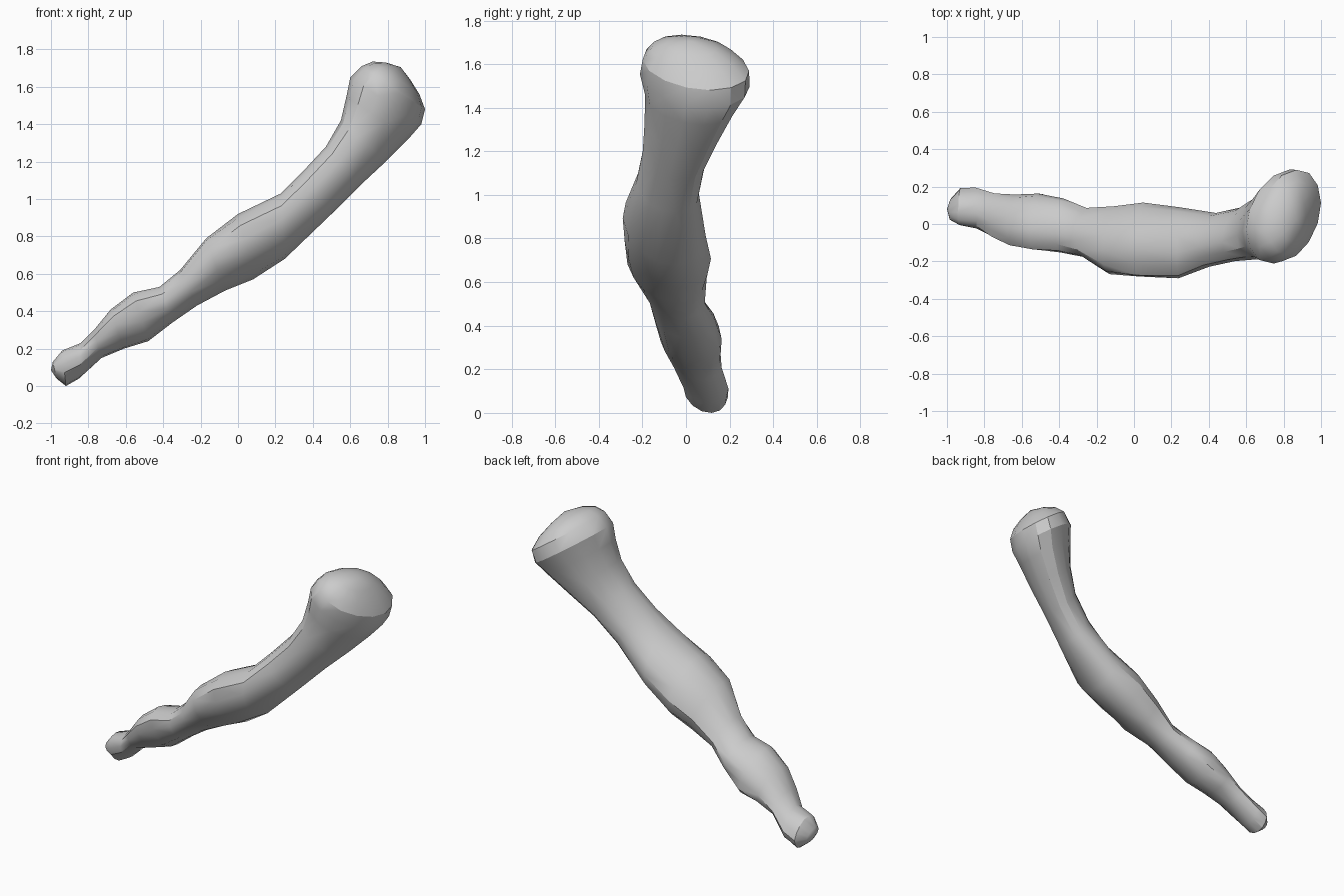
import bpy
import bmesh
import math
import random
from mathutils import Vector

default_cube = bpy.data.objects.get("Cube")
if default_cube:
    bpy.data.objects.remove(default_cube, do_unlink=True)

random.seed(4)
SIDES = 14
LEAN = 0.28  # how far each oval leans, top to the front

# Club outline, tip to head: top edge x, z, bottom edge x, z, front y, back y
SECTIONS = [
    (-.99, .13, -.97, .04, .02, .14),
    (-.94, .19, -.92, 0, -.01, .19),
    (-.84, .23, -.85, .04, -.02, .19),
    (-.77, .30, -.73, .15, -.07, .16),
    (-.68, .41, -.61, .2, -.12, .16),
    (-.56, .5, -.48, .24, -.14, .17),
    (-.42, .53, -.35, .34, -.16, .14),
    (-.31, .62, -.22, .43, -.18, .08),
    (-.17, .79, -.07, .51, -.27, .09),
    (0, .92, .08, .57, -.28, .12),
    (.23, 1.03, .25, .68, -.29, .09),
    (.34, 1.14, .5, .92, -.23, .06),
    (.47, 1.28, .65, 1.07, -.2, .09),
    (.55, 1.42, .79, 1.2, -.19, .16),
    (.58, 1.55, .91, 1.32, -.19, .23),
    (.6, 1.65, .98, 1.4, -.21, .29),
    (.66, 1.71, 1, 1.48, -.2, .29),
    (.72, 1.735, .97, 1.56, -.16, .23),
    (.79, 1.73, .92, 1.64, -.09, .14),
]


def make_material(name, colour):
    material = bpy.data.materials.new(name)
    material.use_nodes = True
    material.diffuse_color = colour
    material.node_tree.nodes["Principled BSDF"].inputs["Base Color"].default_value = colour
    return material


def add_ring(bm, section):
    """Make one leaning oval ring between the top and bottom edges."""
    top_x, top_z, low_x, low_z, front, back = section
    top, low = Vector((top_x, 0, top_z)), Vector((low_x, 0, low_z))
    centre = (top + low) / 2 + Vector((0, (front + back) / 2, 0))
    up = (top - low) / 2
    side = Vector((0, (back - front) / 2, 0))
    # The thin gnarled end is lumpier than the smooth head
    lump = 0.05 if top_x < 0.2 else 0.01
    ring = []
    for i in range(SIDES):
        angle = math.tau * i / SIDES
        scale = 1 + random.uniform(-lump, lump)
        if i in (0, SIDES // 2):
            scale = 1
        offset = up * math.cos(angle) + side * math.sin(angle - LEAN)
        ring.append(bm.verts.new(centre + offset * scale))
    return ring


def cap(bm, ring, bulge):
    """Close an end with a fan around a slightly raised point."""
    middle = sum((v.co for v in ring), Vector()) / len(ring)
    point = bm.verts.new(middle + Vector(bulge))
    for a, b in zip(ring, ring[1:] + ring[:1]):
        bm.faces.new((a, b, point))


# Club body: a loft through all rings with both ends closed
bm = bmesh.new()
rings = [add_ring(bm, section) for section in SECTIONS]
for first, second in zip(rings, rings[1:]):
    for i in range(SIDES):
        j = (i + 1) % SIDES
        bm.faces.new((first[i], first[j], second[j], second[i]))
cap(bm, rings[0], (-.02, 0, 0))
cap(bm, rings[-1], (.015, 0, .02))
bmesh.ops.triangulate(bm, faces=bm.faces[:])
bmesh.ops.recalc_face_normals(bm, faces=bm.faces[:])

mesh = bpy.data.meshes.new("wooden_club")
bm.to_mesh(mesh)
bm.free()
club = bpy.data.objects.new("wooden_club", mesh)
bpy.context.collection.objects.link(club)
mesh.materials.append(make_material("plain grey", (.6, .6, .6, 1)))

# Smooth shading that keeps the knotty creases sharp
bpy.context.view_layer.objects.active = club
club.select_set(True)
bpy.ops.object.shade_smooth_by_angle(angle=math.radians(30))
